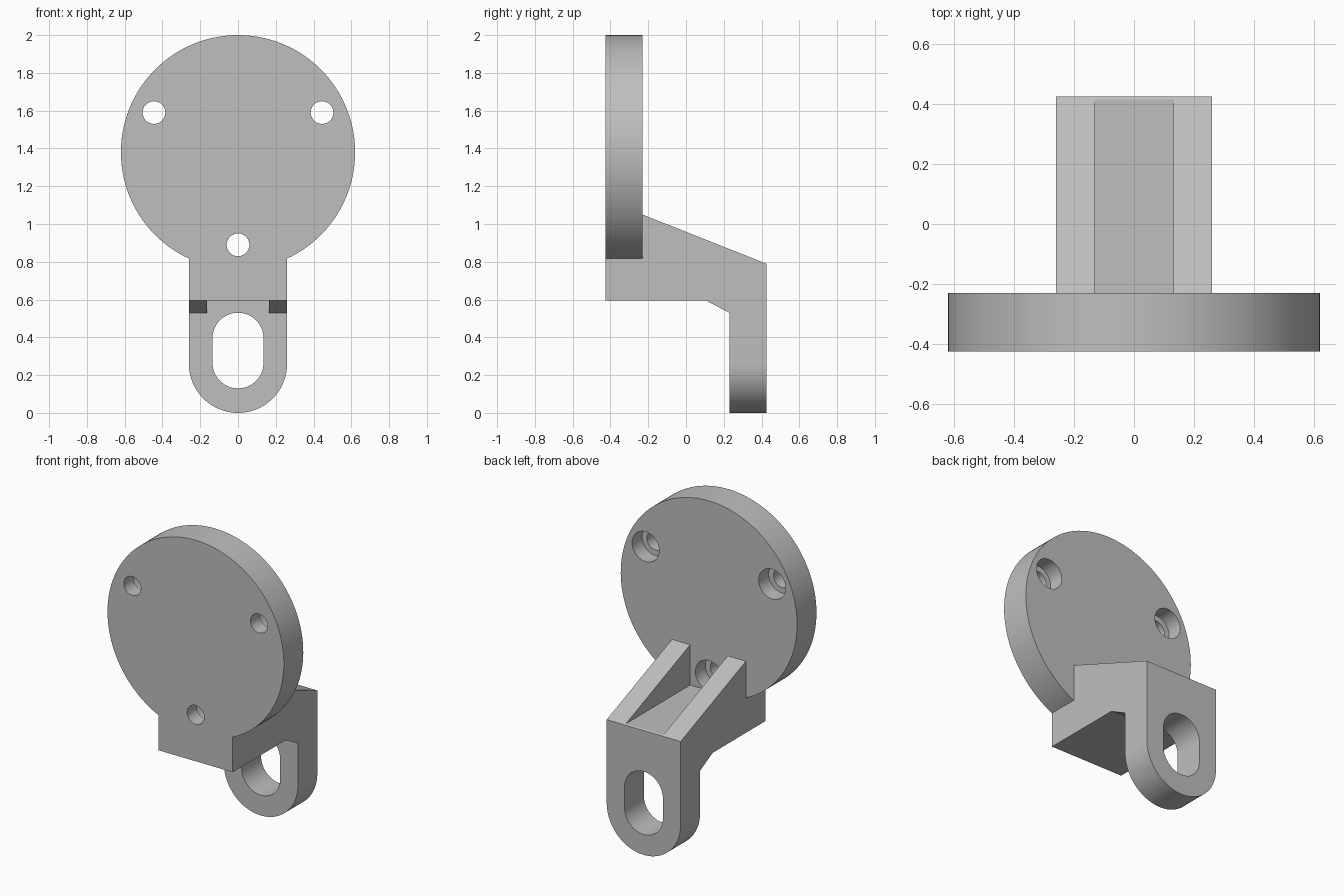
import bpy, bmesh, math
from mathutils import Vector

cube = bpy.data.objects.get("Cube")
if cube:
    bpy.data.objects.remove(cube, do_unlink=True)

# Main dimensions
W = 0.26                      # half width of bracket and tab
FRONT, BACK = -0.425, 0.425
PLATE_BACK, LUG_FRONT = -0.23, 0.23
BASE_Z, FLOOR_Z = 0.595, 0.794
DISC_Z, DISC_R = 1.38, 0.62

grey = bpy.data.materials.new("plain grey")
grey.use_nodes = True
COLOUR = (0.52, 0.52, 0.52, 1)
grey.diffuse_color = COLOUR
grey.node_tree.nodes["Principled BSDF"].inputs["Base Color"].default_value = COLOUR


def arc(cx, cz, r, start, end, n):
    """Points on an arc, angles in radians."""
    return [(cx + r * math.cos(start + (end - start) * i / n),
             cz + r * math.sin(start + (end - start) * i / n)) for i in range(n + 1)]


def prism(name, pts, axis, lo, hi):
    """Extrude a closed profile along x (points are y, z) or y (points are x, z)."""
    def place(p, d):
        return (d, p[0], p[1]) if axis == "x" else (p[0], d, p[1])
    bm = bmesh.new()
    face = bm.faces.new([bm.verts.new(place(p, lo)) for p in pts])
    ext = bmesh.ops.extrude_face_region(bm, geom=[face])
    shift = Vector((hi - lo, 0, 0) if axis == "x" else (0, hi - lo, 0))
    bmesh.ops.translate(bm, vec=shift,
                        verts=[g for g in ext["geom"] if isinstance(g, bmesh.types.BMVert)])
    bmesh.ops.recalc_face_normals(bm, faces=bm.faces)
    mesh = bpy.data.meshes.new(name)
    bm.to_mesh(mesh)
    bm.free()
    mesh.materials.append(grey)
    obj = bpy.data.objects.new(name, mesh)
    bpy.context.collection.objects.link(obj)
    return obj


def cylinder(name, x, z, r, lo, hi):
    return prism(name, arc(x, z, r, 0, math.tau, 48)[:-1], "y", lo, hi)


def rect(a0, a1, z0, z1):
    return [(a0, z0), (a1, z0), (a1, z1), (a0, z1)]


def combine(target, tool, operation):
    """Apply a boolean and discard the tool."""
    mod = target.modifiers.new(operation.lower(), "BOOLEAN")
    mod.operation = operation
    mod.solver = "EXACT"
    mod.object = tool
    bpy.context.view_layer.objects.active = target
    bpy.ops.object.modifier_apply(modifier=mod.name)
    bpy.data.objects.remove(tool, do_unlink=True)


# Round mounting plate with a square tab below
a = math.acos(W / DISC_R)
bracket = prism("mounting_bracket",
                [(-W, BASE_Z), (W, BASE_Z)]
                + arc(0, DISC_Z, DISC_R, -a, math.pi + a, 120),
                "y", FRONT, PLATE_BACK)

# Arm with sloping top and chamfered underside
arm = prism("arm", [(-0.3, BASE_Z), (0.105, BASE_Z), (LUG_FRONT, 0.53), (BACK, 0.53),
                    (BACK, 0.79), (PLATE_BACK, 1.05), (-0.3, 1.05)], "x", -W, W)
combine(bracket, arm, "UNION")

# Hanging lug with rounded end
lug = prism("lug", arc(0, W, W, math.pi, math.tau, 48) + [(W, 0.7), (-W, 0.7)],
            "y", LUG_FRONT, BACK)
combine(bracket, lug, "UNION")

# Channel between the two ribs, and relief under the arm between the gussets
combine(bracket, prism("channel", rect(PLATE_BACK, 0.6, FLOOR_Z, 1.2), "x", -0.132, 0.132),
        "DIFFERENCE")
combine(bracket, prism("relief", rect(0.0, LUG_FRONT, 0.45, BASE_Z), "x", -0.165, 0.165),
        "DIFFERENCE")

# Long slot through the lug
slot = prism("slot", arc(0, 0.395, 0.135, 0, math.pi, 32)
             + arc(0, 0.265, 0.135, math.pi, math.tau, 32), "y", 0.1, 0.6)
combine(bracket, slot, "DIFFERENCE")

# Three counterbored screw holes
for x, z in ((-0.445, 1.59), (0.445, 1.59), (0, 0.89)):
    combine(bracket, cylinder("hole", x, z, 0.06, -0.6, -0.28), "DIFFERENCE")
    combine(bracket, cylinder("counterbore", x, z, 0.095, -0.33, -0.2), "DIFFERENCE")

# Smooth curved walls, keep edges sharp
bpy.ops.object.select_all(action="DESELECT")
bracket.select_set(True)
bpy.context.view_layer.objects.active = bracket
bpy.ops.object.shade_smooth_by_angle(angle=math.radians(20))
